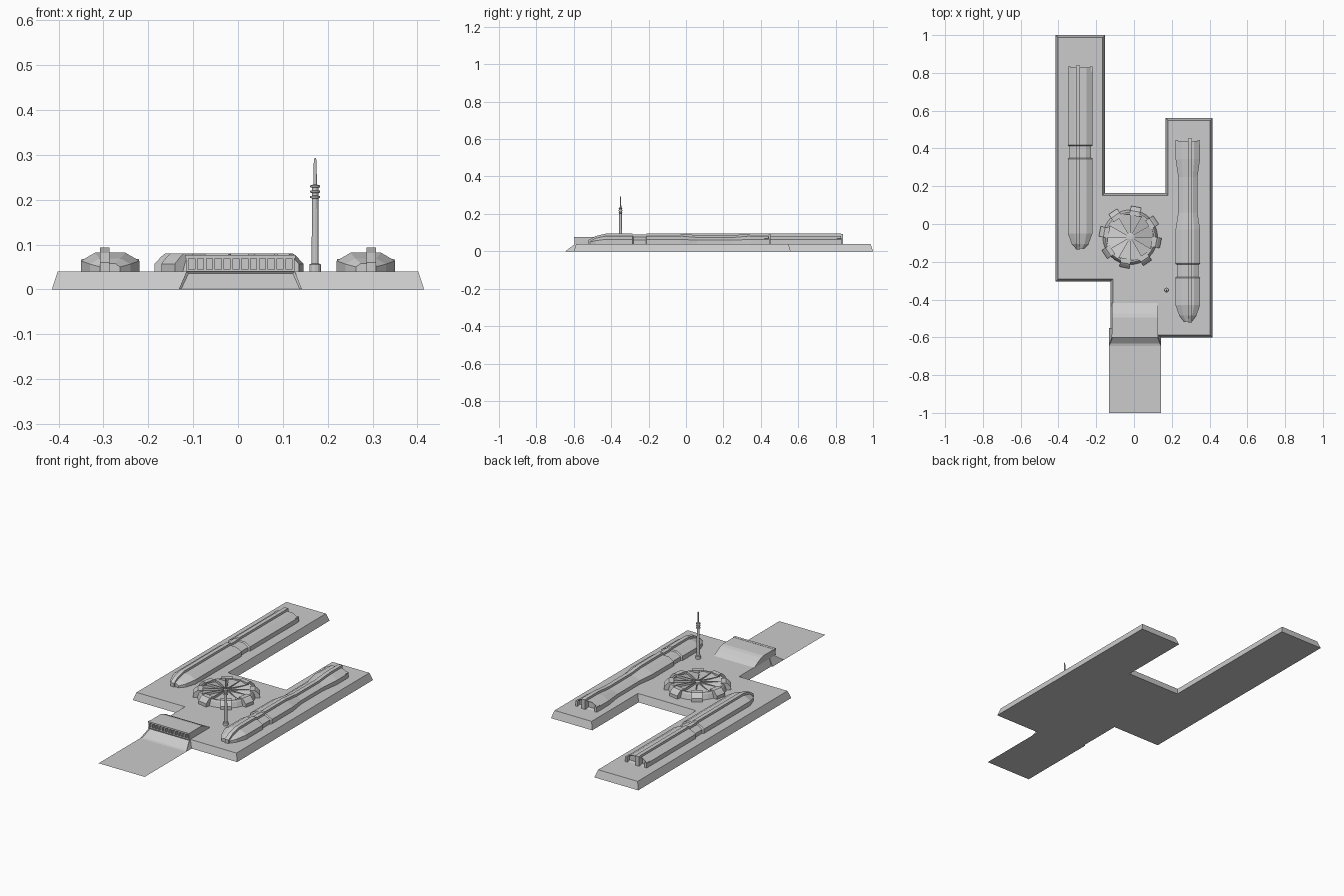
import bpy, bmesh, math
from mathutils import Matrix, Vector

if "Cube" in bpy.data.objects:
    bpy.data.objects.remove(bpy.data.objects["Cube"])

def finish(bm, name):
    bmesh.ops.recalc_face_normals(bm, faces=bm.faces)
    me = bpy.data.meshes.new(name)
    bm.to_mesh(me)
    bm.free()
    ob = bpy.data.objects.new(name, me)
    bpy.context.collection.objects.link(ob)
    return ob

def loft(rings, name, recess=None):
    """Skin closed rings of points; optionally sink the last cap."""
    bm = bmesh.new()
    vs = [[bm.verts.new(p) for p in r] for r in rings]
    n = len(vs[0])
    for a, b in zip(vs, vs[1:]):
        for i in range(n):
            bm.faces.new((a[i], a[(i + 1) % n], b[(i + 1) % n], b[i]))
    bm.faces.new(vs[0][::-1])
    cap = bm.faces.new(vs[-1])
    bmesh.ops.recalc_face_normals(bm, faces=bm.faces)
    if recess:
        bmesh.ops.inset_individual(bm, faces=[cap], thickness=recess[0], depth=0)
        bmesh.ops.translate(bm, verts=cap.verts[:], vec=recess[1])
    return finish(bm, name)

def box(x0, x1, y0, y1, z0, z1, name):
    return loft([[(x0, y0, z), (x1, y0, z), (x1, y1, z), (x0, y1, z)] for z in (z0, z1)], name)

def lathe(profile, sides, centre, name):
    return loft([[(centre[0] + r * math.cos(2 * math.pi * i / sides),
                   centre[1] + r * math.sin(2 * math.pi * i / sides), z)
                  for i in range(sides)] for r, z in profile], name)

DECK = 0.04

# Platform with bevelled sides
outline = [(-.415, 1), (-.415, -.305), (-.125, -.305), (-.125, -.6), (.415, -.6),
           (.415, .56), (.168, .56), (.168, .165), (-.153, .165), (-.153, 1)]

def inward(pts, d):
    out = []
    for i, p in enumerate(pts):
        p = Vector(p)
        a = (p - Vector(pts[i - 1])).normalized()
        b = (Vector(pts[(i + 1) % len(pts)]) - p).normalized()
        out.append(p + d * (Vector((-a.y, a.x)) + Vector((-b.y, b.x))))
    return out

loft([[(x, y, 0) for x, y in outline],
      [(p.x, p.y, DECK) for p in inward(outline, .013)]], "platform")

# Sloped entrance with recessed door, and flat apron in front
def slope_rect(x0, x1, x2, x3, ya, za, yb, zb):
    return [(x0, ya, za), (x1, ya, za), (x2, yb, zb), (x3, yb, zb)]

front = slope_rect(-.132, .143, .127, -.115, -.645, 0, -.593, DECK)
back = [(-.132, -.55, 0), (.143, -.55, 0), (.127, -.55, DECK), (-.115, -.55, DECK)]
loft([back, front], "entrance_slope", recess=(.008, (0, .008, 0)))
bm = bmesh.new()
bm.faces.new([bm.verts.new(p) for p in
              [(-.132, -1, 0), (.143, -1, 0), (.143, -.645, 0), (-.132, -.645, 0)]])
finish(bm, "apron")

# Hall: curved roof shell, recessed window wall, mullions
roof = [(-.597, .04), (-.597, .074), (-.585, .076), (-.495, .076), (-.475, .071),
        (-.445, .057), (-.418, .04)]
loft([[(x, y, z) for y, z in roof[2:] + [(-.585, .04)]] for x in (-.116, .126)], "hall_body")
box(-.118, .128, -.6, -.585, .069, .077, "hall_eave")
box(-.116, .126, -.6, -.585, .04, .045, "hall_sill")
for i in range(13):
    x = -.113 + i * .0197
    box(x - .003, x + .003, -.597, -.585, .044, .070, "hall_mullion")

# Round turbine pad
C = (-.02, -.07)
lathe([(.145, .04), (.137, .066), (.132, .074), (.124, .074), (.121, .060)], 32, C, "pad_drum")
bm = bmesh.new()
N = 12
for i in range(N):
    a, b = 2 * math.pi * i / N, 2 * math.pi * (i + 1) / N
    pt = lambda r, t, z: bm.verts.new((C[0] + r * math.cos(t), C[1] + r * math.sin(t), z))
    lo0, lo1 = pt(.018, a, .066), pt(.126, a, .063)
    hi0, hi1 = pt(.018, b, .070), pt(.126, b, .077)
    mid = pt(.13, (a + b) / 2, .070)
    f0, f1 = pt(.018, b, .06), pt(.126, b, .06)
    bm.faces.new((lo0, lo1, mid, hi1, hi0))
    bm.faces.new((hi0, hi1, f1, f0))
finish(bm, "pad_blades")
lathe([(.022, .058), (.022, .070), (.012, .073)], 12, C, "pad_hub")

# Raised ribs and clamps around the pad
for i in range(N):
    rib = box(.015, .127, -.002, .002, .06, .077, "pad_rib")
    rib.data.transform(Matrix.Translation((*C, 0)) @ Matrix.Rotation(2 * math.pi * i / N, 4, 'Z'))
clamp = [(.115, .04), (.164, .04), (.164, .057), (.148, .074), (.140, .080), (.115, .080)]
for i in range(8):
    ob = loft([[(r, s * .027, z) for r, z in clamp] for s in (-1, 1)], "pad_clamp")
    ob.data.transform(Matrix.Translation((*C, 0)) @
                      Matrix.Rotation(math.radians(34 + 45 * i), 4, 'Z'))

# Antenna mast
mast = [(.013, .04), (.013, .056), (.008, .058), (.007, .2)]
for z in (.203, .215, .227):
    mast += [(.007, z), (.011, z + .001), (.011, z + .005), (.007, z + .006)]
mast += [(.004, .234), (.003, .288), (.0015, .293)]
lathe(mast, 12, (.172, -.35), "antenna_mast")

# Long hulls: stations are (y, half width, height above deck)
def hull(cx, spine_x, stations, name):
    def ring(y, w, h, grow=0):
        return [(cx - w, y, DECK), (cx - w, y, DECK + h * .57),
                (cx - w * .52, y, DECK + h), (cx + w * .52, y, DECK + h),
                (cx + w, y, DECK + h * .57), (cx + w, y, DECK)]
    loft([ring(*s) for s in stations], name + "_hull", recess=(.006, (0, -.015, 0)))
    # Spine keel running over the roof and down both ends
    y0, y1 = stations[0][0], stations[-1][0]
    path = [(y0 - .006, .02)] + [(y, h + .012) for y, w, h in stations[1:]]
    path += [(y1 + .012, stations[-1][2] + .010)]
    loft([[(spine_x - .011, y, DECK), (spine_x + .011, y, DECK),
           (spine_x + .011, y, DECK + h), (spine_x - .011, y, DECK + h)]
          for y, h in path], name + "_spine")
    # Side hooks at the stern
    for s in (-1, 1):
        x = cx + s * .058
        box(x - .006, x + .006, y1 - .02, y1 + .006, DECK, DECK + .028, name + "_stern_hook")

W, H = .065, .042
hull(-.285, -.297, [(-.13, .022, .018), (-.105, .045, .029), (-.05, W, H), (.345, W, H),
                    (.35, .057, .037), (.412, .057, .037), (.417, W, H), (.828, W, H)],
     "left_long")
hull(.285, .297, [(-.515, .022, .018), (-.485, .045, .029), (-.43, W, H), (-.285, W, H),
                  (-.28, .057, .037), (-.215, .057, .037), (-.21, W, H), (-.03, W, H),
                  (.06, .051, .034), (.25, .051, .034), (.345, W, H), (.44, W, H)],
     "right_long")
